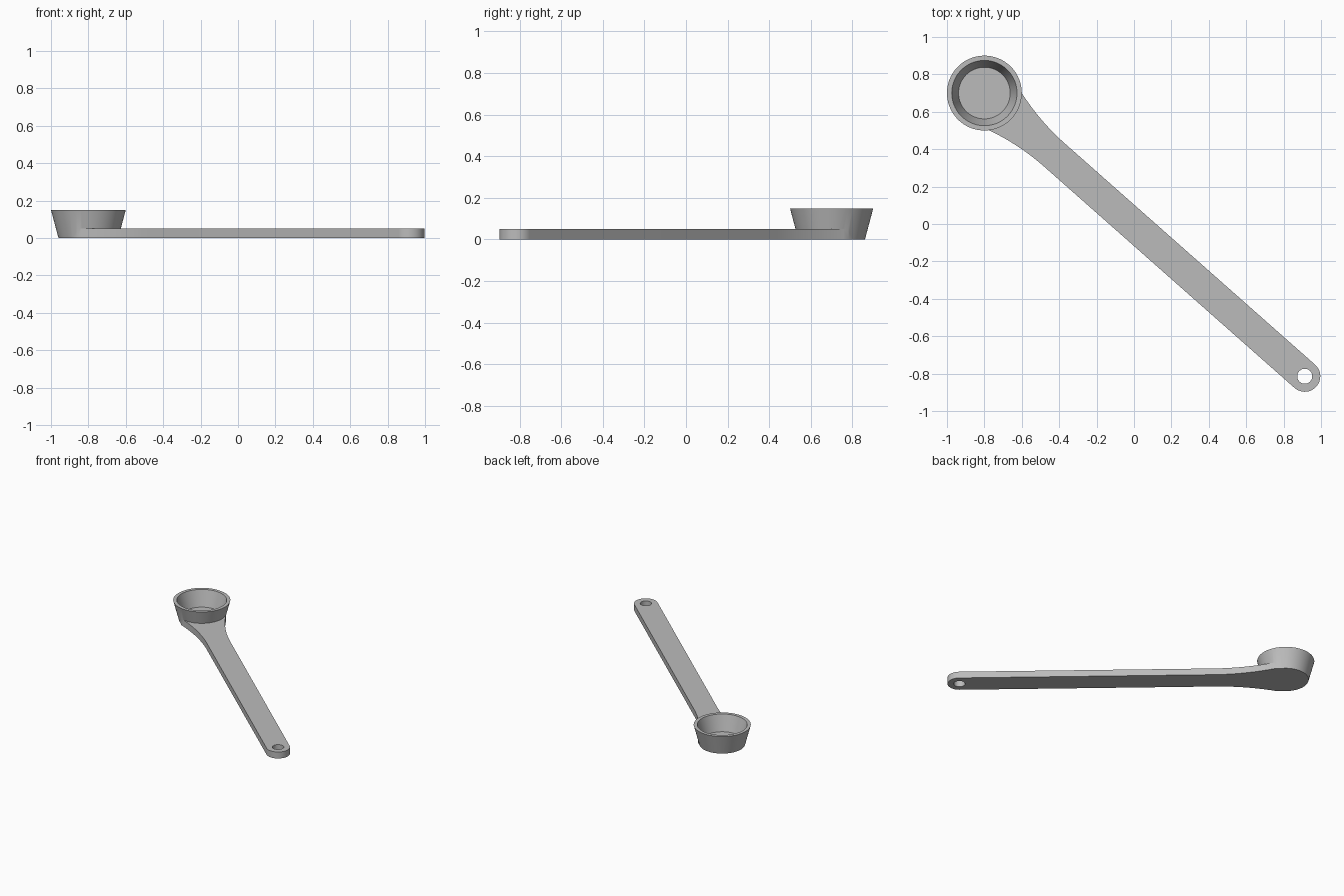
import bpy, bmesh, math
from mathutils import Matrix, Vector

if "Cube" in bpy.data.objects:
    bpy.data.objects.remove(bpy.data.objects["Cube"])

CUP = Vector((-0.80, 0.70, 0))
HOLE = Vector((0.913, -0.814, 0))
LENGTH = (HOLE - CUP).length
ANGLE = math.atan2(HOLE.y - CUP.y, HOLE.x - CUP.x)
HALF, THICK, HEIGHT = 0.083, 0.05, 0.15

grey = bpy.data.materials.new("light grey")
grey.diffuse_color = (0.5, 0.5, 0.5, 1)
grey.use_nodes = True
grey.node_tree.nodes["Principled BSDF"].inputs["Base Color"].default_value = grey.diffuse_color


def finish(name, bm):
    bmesh.ops.recalc_face_normals(bm, faces=bm.faces)
    mesh = bpy.data.meshes.new(name)
    bm.to_mesh(mesh)
    bm.free()
    mesh.materials.append(grey)
    ob = bpy.data.objects.new(name, mesh)
    bpy.context.collection.objects.link(ob)
    return ob


def cone(name, centre, r_low, r_high, z_low, z_high, sides=96):
    bm = bmesh.new()
    bmesh.ops.create_cone(bm, cap_ends=True, segments=sides, radius1=r_low,
                          radius2=r_high, depth=z_high - z_low,
                          matrix=Matrix.Translation(centre + Vector((0, 0, (z_low + z_high) / 2))))
    return finish(name, bm)


# Handle outline: flared arc at the cup, straight sides, round end
half = [(0.0, 0.157)]
for i in range(17):
    u = 0.06 + 0.44 * i / 16
    half.append((u, HALF + (0.5 - u) ** 2 / 2.48))
for i in range(17):
    a = math.pi / 2 * (1 - i / 16)
    half.append((LENGTH + HALF * math.cos(a), HALF * math.sin(a)))
outline = half + [(u, -v) for u, v in reversed(half[:-1])]

bm = bmesh.new()
face = bm.faces.new([bm.verts.new((u, v, 0)) for u, v in outline])
top = bmesh.ops.extrude_face_region(bm, geom=[face])["geom"]
bmesh.ops.translate(bm, verts=[g for g in top if isinstance(g, bmesh.types.BMVert)],
                    vec=(0, 0, THICK))
bm.transform(Matrix.Translation(CUP) @ Matrix.Rotation(ANGLE, 4, 'Z'))
handle = finish("handle", bm)

# Tapered cup, joined to the handle, then hollowed and drilled
scoop = cone("scoop", CUP, 0.16, 0.20, 0, HEIGHT)
cavity = cone("cup_cavity_cutter", CUP, 0.138, 0.1805, 0.03, HEIGHT + 0.02)
drill = cone("hanging_hole_cutter", HOLE, 0.04, 0.04, -0.05, 0.1, 48)

bpy.context.view_layer.objects.active = scoop
for tool, op in ((handle, 'UNION'), (cavity, 'DIFFERENCE'), (drill, 'DIFFERENCE')):
    mod = scoop.modifiers.new(tool.name, 'BOOLEAN')
    mod.operation, mod.solver, mod.object = op, 'EXACT', tool
    bpy.ops.object.modifier_apply(modifier=mod.name)
    bpy.data.objects.remove(tool)

# Smooth curved walls, crisp rims
bpy.ops.object.select_all(action='DESELECT')
scoop.select_set(True)
bpy.ops.object.shade_smooth_by_angle(angle=math.radians(30))
